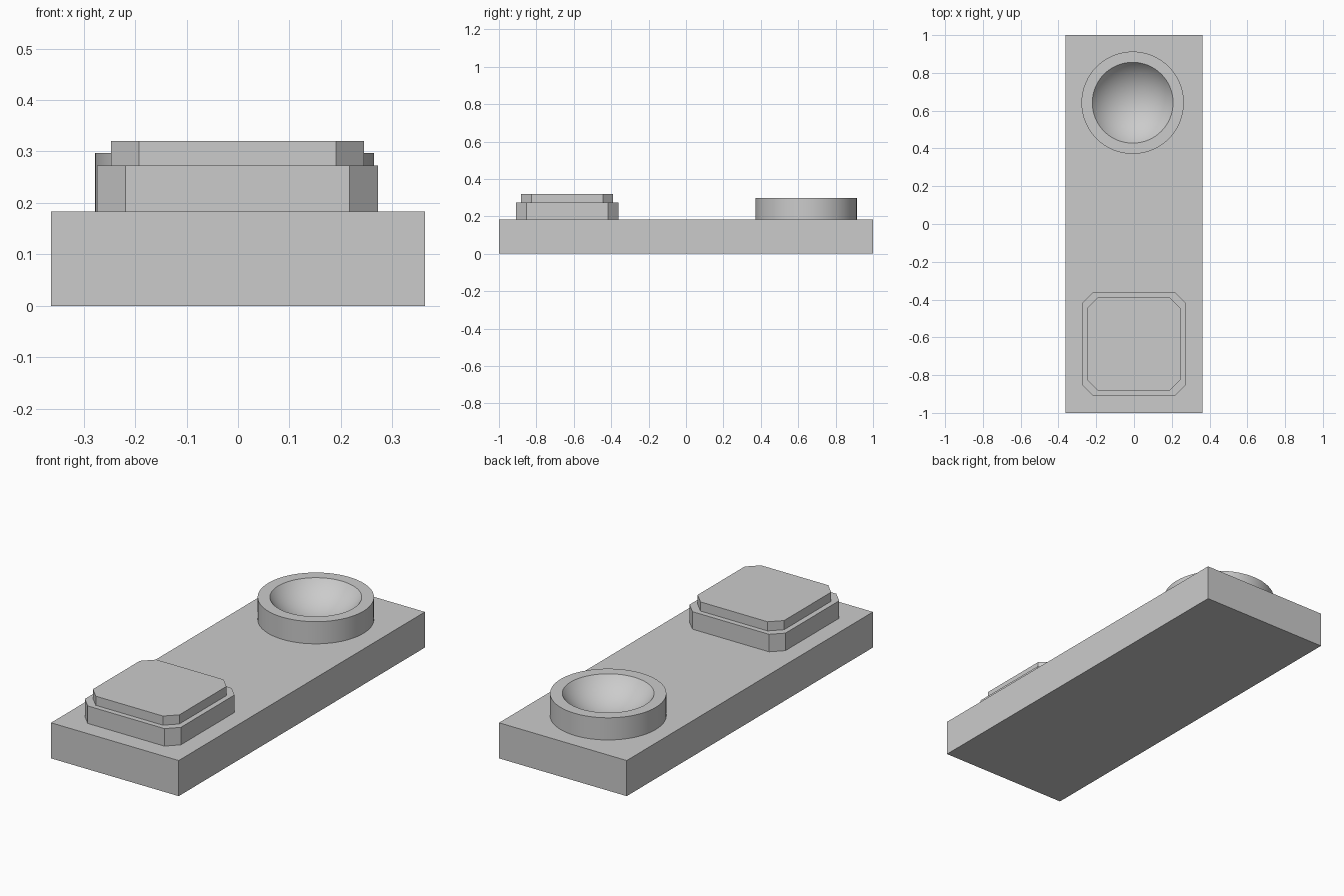
import bpy, bmesh, math

if "Cube" in bpy.data.objects:
    bpy.data.objects.remove(bpy.data.objects["Cube"])


def finish(name, bm):
    bmesh.ops.recalc_face_normals(bm, faces=bm.faces)
    mesh = bpy.data.meshes.new(name)
    bm.to_mesh(mesh)
    bm.free()
    obj = bpy.data.objects.new(name, mesh)
    bpy.context.collection.objects.link(obj)
    return obj


def prism(name, outline, z0, z1):
    bm = bmesh.new()
    face = bm.faces.new([bm.verts.new((x, y, z0)) for x, y in outline])
    ext = bmesh.ops.extrude_face_region(bm, geom=[face], use_keep_orig=True)
    verts = [g for g in ext["geom"] if isinstance(g, bmesh.types.BMVert)]
    bmesh.ops.translate(bm, verts=verts, vec=(0, 0, z1 - z0))
    return finish(name, bm)


def chamfered_square(cx, cy, half, cut):
    h, k = half, half - cut
    corner = [(h, -k), (h, k), (k, h), (-k, h), (-h, k), (-h, -k), (-k, -h), (k, -h)]
    return [(cx + x, cy + y) for x, y in corner]


# Base slab
W = 0.363
BASE_TOP = 0.183
prism("base_slab", [(-W, -1), (W, -1), (W, 1), (-W, 1)], 0, BASE_TOP)

# Stepped pad with clipped corners
prism("pad_lower_step", chamfered_square(-0.001, -0.635, 0.273, 0.055), BASE_TOP, 0.273)
prism("pad_upper_step", chamfered_square(-0.001, -0.635, 0.246, 0.055), 0.273, 0.32)

# Round dish: revolved profile with a spherical hollow
OUTER, INNER, TOP, DEPTH = 0.271, 0.214, 0.297, 0.11
R = (INNER ** 2 + DEPTH ** 2) / (2 * DEPTH)
rim_angle = math.asin(INNER / R)
STEPS, SIDES = 16, 64
profile = [(0, BASE_TOP), (OUTER, BASE_TOP), (OUTER, TOP)]
for i in range(STEPS + 1):
    a = rim_angle * (1 - i / STEPS)
    profile.append((R * math.sin(a), TOP - DEPTH + R * (1 - math.cos(a))))

bm = bmesh.new()
verts = [bm.verts.new((r, 0, z)) for r, z in profile]
edges = [bm.edges.new(pair) for pair in zip(verts, verts[1:])]
bmesh.ops.spin(bm, geom=verts + edges, cent=(0, 0, 0), axis=(0, 0, 1),
               angle=math.tau, steps=SIDES, use_duplicate=False)
bmesh.ops.remove_doubles(bm, verts=bm.verts, dist=1e-4)
dish = finish("round_dish", bm)
dish.location = (-0.007, 0.642, 0)

bpy.ops.object.select_all(action='DESELECT')
dish.select_set(True)
bpy.context.view_layer.objects.active = dish
bpy.ops.object.shade_smooth_by_angle(angle=math.radians(30))
